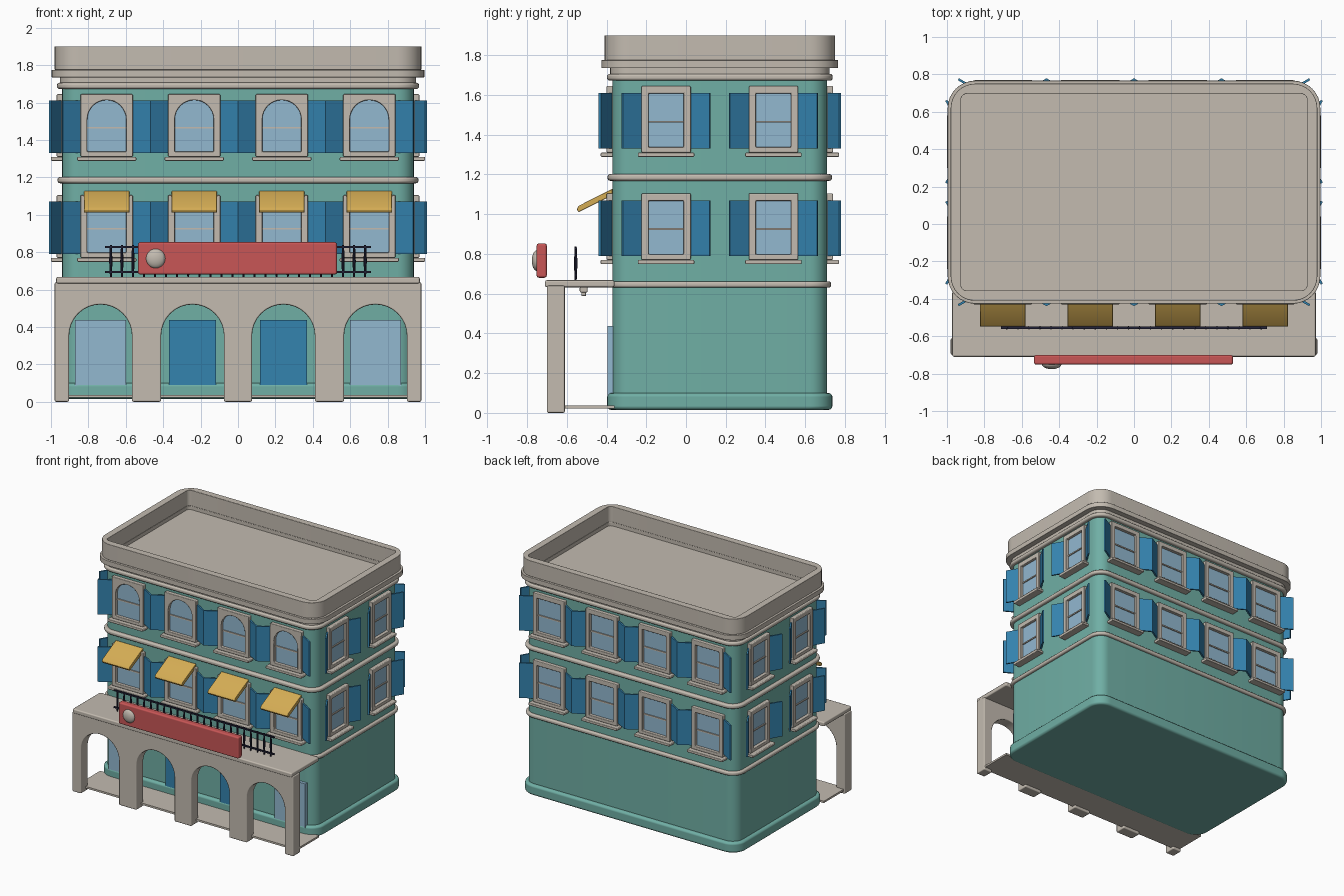
import bpy, bmesh
from math import sin, cos, pi, radians
from mathutils import Matrix, Vector
from mathutils.geometry import tessellate_polygon

cube = bpy.data.objects.get("Cube")
if cube:
    bpy.data.objects.remove(cube)


def material(name, r, g, b):
    col = [(c / 255 / 12.92 if c < 11 else ((c / 255 + 0.055) / 1.055) ** 2.4) for c in (r, g, b)] + [1]
    m = bpy.data.materials.new(name)
    m.use_nodes = True
    m.diffuse_color = col
    m.node_tree.nodes["Principled BSDF"].inputs["Base Color"].default_value = col
    return m


TEAL = material("teal_plaster", 112, 175, 165)
STONE = material("warm_stone", 195, 187, 176)
BLUE = material("deep_blue", 52, 131, 175)
GLASS = material("pale_blue_glass", 146, 184, 208)
RED = material("sign_red", 200, 86, 86)
GOLD = material("awning_gold", 212, 172, 84)
IRON = material("dark_iron", 34, 34, 56)


# ---------- helpers ----------
def prism(name, loops, lo, hi, mat, upright=False):
    """Extrude an outline with optional holes; upright outlines lie in XZ."""
    flat = [p for loop in loops for p in loop]
    n = len(flat)

    def place(a, b, d):
        return (a, d, b) if upright else (a, b, d)

    verts = [place(*p, lo) for p in flat] + [place(*p, hi) for p in flat]
    if len(loops) == 1:
        caps = [tuple(range(n))]
    else:
        caps = tessellate_polygon([[Vector((*p, 0)) for p in loop] for loop in loops])
    faces = [tuple(c) for c in caps] + [tuple(i + n for i in c) for c in caps]
    start = 0
    for loop in loops:
        k = len(loop)
        for i in range(k):
            a, b = start + i, start + (i + 1) % k
            faces.append((a, b, b + n, a + n))
        start += k
    mesh = bpy.data.meshes.new(name)
    mesh.from_pydata(verts, [], faces)
    return finish(mesh, mat)


def finish(mesh, mat):
    bm = bmesh.new()
    bm.from_mesh(mesh)
    bmesh.ops.recalc_face_normals(bm, faces=bm.faces)
    bm.to_mesh(mesh)
    bm.free()
    mesh.materials.append(mat)
    mesh.polygons.foreach_set("use_smooth", [True] * len(mesh.polygons))
    mesh.set_sharp_from_angle(angle=radians(35))
    return mesh


def add(name, mesh, matrix=None, bevel=0, segments=2):
    ob = bpy.data.objects.new(name, mesh)
    bpy.context.collection.objects.link(ob)
    if matrix:
        ob.matrix_world = matrix
    if bevel:
        mod = ob.modifiers.new("Bevel", "BEVEL")
        mod.width, mod.segments = bevel, segments
        mod.limit_method, mod.angle_limit = "ANGLE", radians(35)
        mod.harden_normals = True
    return ob


def rect(x0, x1, z0, z1):
    return [(x0, z0), (x1, z0), (x1, z1), (x0, z1)]


def arch(cx, half, z0, top, steps=16):
    """Round-headed opening, listed from lower right over to lower left."""
    arc = [(cx + half * cos(pi * i / steps), top - half + half * sin(pi * i / steps))
           for i in range(steps + 1)]
    return [(cx + half, z0)] + arc + [(cx - half, z0)]


def box(name, x0, x1, y0, y1, z0, z1, mat, bevel=0, segments=2):
    return add(name, prism(name, [rect(x0, x1, y0, y1)], z0, z1, mat), None, bevel, segments)


HX, HY, CY = 0.94, 0.54, 0.17


def plan(d, radius=None):
    """Rounded building footprint, offset outwards by d."""
    r = 0.09 + d if radius is None else radius
    pts = []
    for q, (sx, sy) in enumerate([(1, 1), (-1, 1), (-1, -1), (1, -1)]):
        for i in range(9):
            t = (q + i / 8) * pi / 2
            pts.append((sx * (HX + d - r) + r * cos(t), CY + sy * (HY + d - r) + r * sin(t)))
    return pts


def storey(name, d, z0, z1, mat, bevel=0, hole=None):
    loops = [plan(d)] + ([plan(hole, 0.03)] if hole is not None else [])
    return add(name, prism(name, loops, z0, z1, mat), None, bevel, 3)


# ---------- main block, mouldings and roof ----------
storey("building_body", 0, 0.02, 1.72, TEAL)
storey("plinth", 0.027, 0.015, 0.10, TEAL, 0.02)
storey("lower_band", 0.02, 0.63, 0.662, STONE, 0.013)
storey("middle_band", 0.025, 1.168, 1.202, STONE, 0.014)
storey("lower_cornice", 0.028, 1.672, 1.706, STONE, 0.014)
storey("roof_deck", 0.012, 1.70, 1.745, STONE)
storey("upper_cornice", 0.056, 1.735, 1.775, STONE, 0.015, -0.015)
storey("parapet", 0.04, 1.775, 1.90, STONE, 0.01, -0.015)

# ---------- windows with sills and shutters ----------
def window_set(width, round_head):
    h = width / 2
    o = h - 0.036
    hole = arch(0, o, 0.028, 0.303) if round_head else rect(-o, o, 0.028, 0.297)
    return {
        "frame": (prism("window_frame", [rect(-h, h, 0, 0.335), hole], -0.03, 0.01, STONE, True), 0.006),
        "glass": (prism("window_glass", [rect(-o - 0.01, o + 0.01, 0.02, 0.31)], -0.006, 0.01, GLASS, True), 0),
        "sash_bar": (prism("sash_bar", [rect(-o, o, 0.15, 0.16)], -0.014, 0, STONE, True), 0),
        "sill": (prism("window_sill", [rect(-h - 0.018, h + 0.018, -0.022, 0)], -0.06, 0.01, STONE, True), 0.006),
    }


shutter = prism("shutter", [rect(0, 0.112, 0.02, 0.30)], -0.006, 0.006, BLUE, True)
wide, narrow, arched = window_set(0.28, False), window_set(0.248, False), window_set(0.28, True)
LONG, SHORT = (-0.702, -0.234, 0.234, 0.702), (-0.27, 0.27)
WALLS = [("front", 0, HY, LONG), ("back", pi, HY, LONG),
         ("left", pi / 2, HX, SHORT), ("right", -pi / 2, HX, SHORT)]

for side, angle, dist, spots in WALLS:
    for level, z in (("lower", 0.77), ("upper", 1.31)):
        kit = narrow if spots is SHORT else wide
        if side == "front" and level == "upper":
            kit = arched
        half = 0.124 if spots is SHORT else 0.14
        for u in spots:
            m = (Matrix.Translation((0, CY, z)) @ Matrix.Rotation(angle, 4, "Z")
                 @ Matrix.Translation((u, -dist, 0)))
            for part, (mesh, bev) in kit.items():
                add(f"{side}_{level}_{part}", mesh, m, bev)
            for s, turn in ((1, -30), (-1, 210)):
                hinge = (Matrix.Translation((s * half, -0.008, 0))
                         @ Matrix.Rotation(radians(turn), 4, "Z"))
                add(f"{side}_{level}_shutter", shutter, m @ hinge)

# ---------- awnings ----------
slope = prism("awning", [[(-0.37, 1.095), (-0.37, 1.128), (-0.54, 1.042), (-0.55, 1.025), (-0.54, 1.01)]],
              -0.122, 0.122, GOLD)
side_on = Matrix(((0, 0, 1, 0), (1, 0, 0, 0), (0, 1, 0, 0), (0, 0, 0, 1)))
for u in LONG:
    add("awning", slope, Matrix.Translation((u, 0, 0)) @ side_on, 0.004)

# ---------- arcade ----------
ARCHES = (-0.735, -0.243, 0.243, 0.735)
outline = [(-0.98, 0.64), (-0.98, 0)]
for c in ARCHES:
    outline += arch(c, 0.168, 0, 0.52)[::-1]
outline += [(0.98, 0), (0.98, 0.64)]
add("arcade_wall", prism("arcade_wall", [outline], -0.70, -0.61, STONE, True), None, 0.008)
box("terrace_slab", -0.972, 0.972, -0.71, -0.36, 0.632, 0.668, STONE, 0.01)
box("arcade_floor", -0.97, 0.97, -0.64, -0.36, 0.022, 0.037, STONE)

# Shopfront glazing, doors and hanging lamps under the arches
for c in ARCHES:
    outer = abs(c) > 0.5
    w = 0.137 if outer else 0.125
    box("shop_window" if outer else "shop_door", c - w, c + w, -0.394, -0.36, 0.05, 0.437,
        GLASS if outer else BLUE)
    box("porch_lamp", c - 0.02, c + 0.02, -0.535, -0.495, 0.605, 0.635, STONE, 0.008)
    box("porch_lamp_tip", c - 0.012, c + 0.012, -0.527, -0.503, 0.588, 0.61, STONE, 0.004)

# ---------- sign ----------
box("sign_board", -0.535, 0.53, -0.752, -0.70, 0.68, 0.853, RED, 0.012)
bm = bmesh.new()
bmesh.ops.create_uvsphere(bm, u_segments=24, v_segments=12, radius=0.052)
dome = bpy.data.meshes.new("sign_button")
bm.to_mesh(dome)
bm.free()
add("sign_button", finish(dome, STONE),
    Matrix.Translation((-0.44, -0.75, 0.766)) @ Matrix.Diagonal((1, 0.5, 1, 1)))

# ---------- terrace railing ----------
for z in (0.693, 0.828):
    box("railing_rail", -0.71, 0.71, -0.562, -0.548, z - 0.005, z + 0.005, IRON)
bm = bmesh.new()
for z, r0, r1 in ((0.705, 0.005, 0.009), (0.79, 0.009, 0.005)):
    bmesh.ops.create_cone(bm, cap_ends=True, segments=8, radius1=r0, radius2=r1, depth=0.085,
                          matrix=Matrix.Translation((0, 0, z + 0.005)))
post = bpy.data.meshes.new("baluster")
bm.to_mesh(post)
bm.free()
finish(post, IRON)
for i in range(24):
    add("railing_baluster", post, Matrix.Translation((-0.68 + i * 1.36 / 23, -0.555, 0)))
